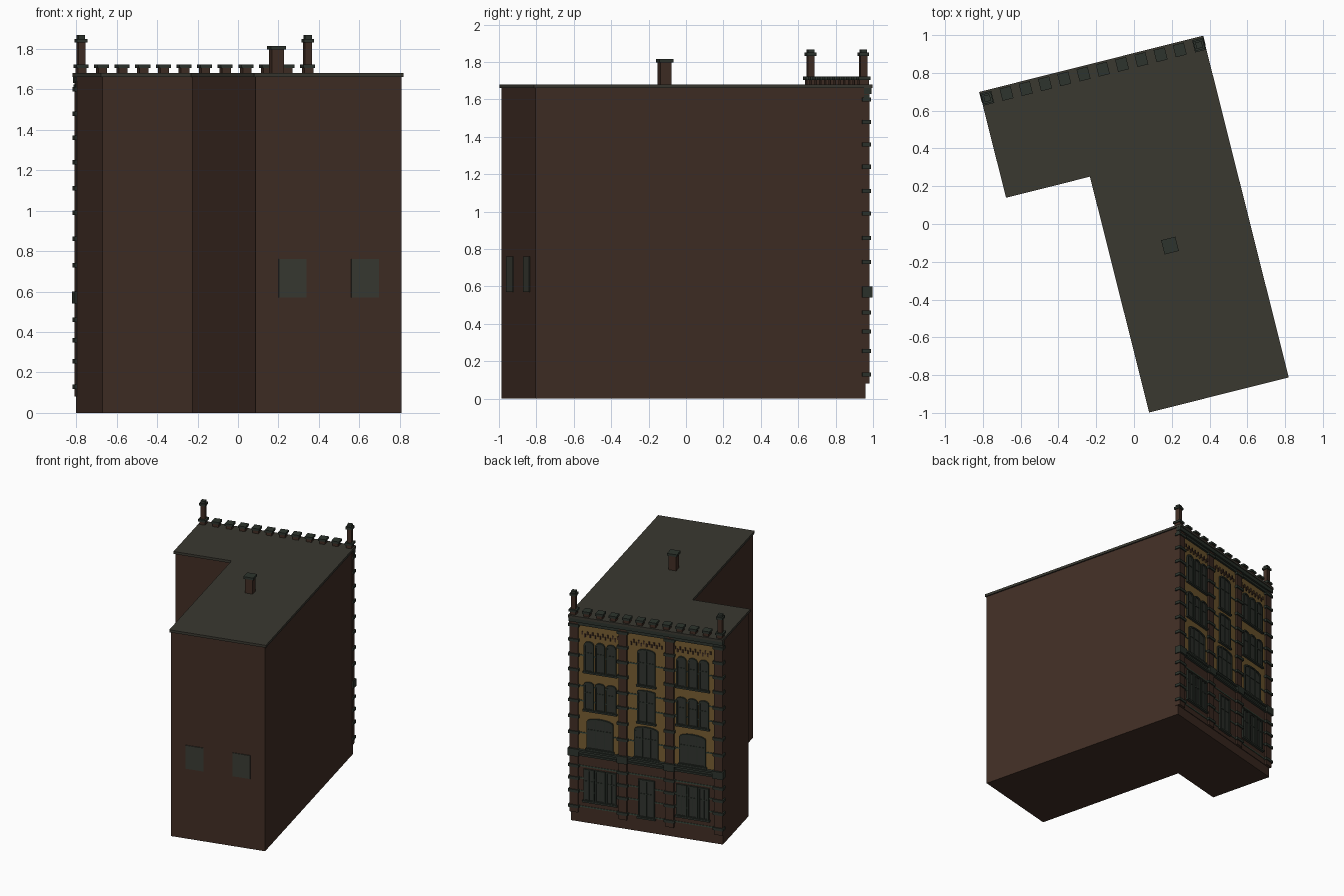
import bpy, bmesh, math
from mathutils import Matrix

if "Cube" in bpy.data.objects:
    bpy.data.objects.remove(bpy.data.objects["Cube"])

# Plan frame: u runs along the street facade, v points out of it
FRAME = Matrix.Translation((-0.80, 0.668, 0)) @ Matrix.Rotation(math.radians(14.1), 4, 'Z')
L, D = 1.2, 1.82
MID = L / 2


def material(name, rgb):
    m = bpy.data.materials.new(name)
    m.diffuse_color = (*rgb, 1)
    m.use_nodes = True
    m.node_tree.nodes["Principled BSDF"].inputs["Base Color"].default_value = m.diffuse_color
    return m


BRICK = material("brown brick", (0.052, 0.027, 0.018))
ROOF = material("grey roof", (0.042, 0.040, 0.030))
YELLOW = material("yellow brick", (0.185, 0.110, 0.032))
TRIM = material("dark green trim", (0.026, 0.034, 0.026))
STRING = material("green string course", (0.040, 0.065, 0.045))
GLASS = material("window glass", (0.030, 0.034, 0.028))
PANEL = material("blind window grey", (0.042, 0.044, 0.034))


class Part:
    """Collects simple solids into one named object."""

    def __init__(self, name, mat):
        self.name, self.mat, self.bm = name, mat, bmesh.new()

    def solid(self, ring_a, ring_b):
        a = [self.bm.verts.new(p) for p in ring_a]
        b = [self.bm.verts.new(p) for p in ring_b]
        n = len(a)
        self.bm.faces.new(a)
        self.bm.faces.new(b[::-1])
        for i in range(n):
            self.bm.faces.new((a[i], b[i], b[(i + 1) % n], a[(i + 1) % n]))

    def box(self, u0, u1, v0, v1, z0, z1):
        q = [(u0, v0), (u1, v0), (u1, v1), (u0, v1)]
        self.slab(q, z0, z1)

    def block(self, u, v, w, d, z0, z1):
        self.box(u - w / 2, u + w / 2, v - d / 2, v + d / 2, z0, z1)

    def slab(self, plan, z0, z1):
        self.solid([(u, v, z0) for u, v in plan], [(u, v, z1) for u, v in plan])

    def plate(self, outline, v0, v1):
        self.solid([(u, v0, z) for u, z in outline], [(u, v1, z) for u, z in outline])

    def ring(self, outer, inner, v0, v1):
        n = len(outer)
        loops = [[self.bm.verts.new((u, v, z)) for u, z in o]
                 for o, v in ((outer, v0), (outer, v1), (inner, v1), (inner, v0))]
        for k in range(4):
            p, q = loops[k], loops[(k + 1) % 4]
            for i in range(n):
                j = (i + 1) % n
                self.bm.faces.new((p[i], p[j], q[j], q[i]))

    def finish(self):
        bmesh.ops.recalc_face_normals(self.bm, faces=self.bm.faces)
        self.bm.transform(FRAME)
        me = bpy.data.meshes.new(self.name)
        self.bm.to_mesh(me)
        self.bm.free()
        me.materials.append(self.mat)
        bpy.context.collection.objects.link(bpy.data.objects.new(self.name, me))


def l_plan(o, front):
    return [(-o, front), (L + o, front), (L + o, -D - o), (0.458 - o, -D - o),
            (0.458 - o, -0.533 - o), (-o, -0.533 - o)]


def arch(u, w, z0, z1, rise):
    """Window outline with a curved head of the given rise."""
    pts = [(u - w / 2, z0), (u + w / 2, z0)]
    for i in range(9):
        a = math.pi * i / 8
        pts.append((u + w / 2 * math.cos(a), z1 - rise + (rise + 1e-4) * math.sin(a)))
    return pts


# L-shaped body, roof slab and rooftop chimney
p = Part("walls", BRICK)
p.slab(l_plan(0, 0), 0, 1.66)
p.finish()
p = Part("roof", ROOF)
p.slab(l_plan(0.01, 0.035), 1.66, 1.68)
p.finish()
CU, CV = 0.77, -1.0
p = Part("chimney", BRICK)
p.block(CU, CV, 0.062, 0.062, 1.675, 1.80)
p.finish()
p = Part("chimney_cap", TRIM)
p.block(CU, CV, 0.078, 0.078, 1.797, 1.815)
p.finish()

# Blind windows on the rear end wall
p = Part("rear_blind_windows", PANEL)
for u in (0.645, 1.015):
    p.box(u - 0.07, u + 0.07, -D - 0.006, -D + 0.01, 0.57, 0.76)
p.finish()

# Facade field: yellow brick above, brown brick below
p = Part("upper_facade", YELLOW)
p.box(0.01, L - 0.01, -0.01, 0.005, 0.59, 1.61)
p.finish()
p = Part("ground_floor_facade", BRICK)
p.box(0.01, L - 0.01, -0.01, 0.005, 0.08, 0.55)
p.finish()

# Pilasters with bands
PILASTERS = [MID + s * c for c in (0.185, 0.57) for s in (-1, 1)]
BANDS = (0.13, 0.255, 0.36, 0.46, 0.73, 0.86, 0.99, 1.11, 1.24, 1.36, 1.48, 1.60)
p = Part("pilasters", BRICK)
b = Part("pilaster_bands", TRIM)
for u in PILASTERS:
    p.box(u - 0.033, u + 0.033, -0.02, 0.02, 0.08, 1.64)
    for z in BANDS:
        b.box(u - 0.042, u + 0.042, -0.02, 0.028, z - 0.011, z + 0.011)
    b.box(u - 0.042, u + 0.042, -0.02, 0.034, 0.54, 0.60)
p.finish()
b.finish()

# Floor belt, eaves cornice and thin string courses
p = Part("cornices", TRIM)
for z0, z1, v in ((0.545, 0.56, 0.024), (0.56, 0.58, 0.016), (0.58, 0.595, 0.030),
                  (1.605, 1.625, 0.020), (1.63, 1.662, 0.030)):
    p.box(-0.008, L + 0.008, -0.01, v, z0, z1)
p.finish()
p = Part("string_courses", STRING)
for z in (0.13, 0.255, 0.36, 0.46, 0.73, 0.99, 1.11, 1.36):
    p.box(0.03, L - 0.03, 0, 0.009, z - 0.005, z + 0.005)
p.finish()

# Corbel teeth under the cornice, in two staggered rows
p = Part("corbel_teeth", BRICK)
for c, half in ((-0.365, 0.14), (0, 0.12), (0.365, 0.14)):
    n = int(half / 0.02)
    for i in range(-n, n + 1):
        z = 1.53 if i % 2 else 1.51
        p.block(MID + c + i * 0.02, 0.007, 0.010, 0.012, z, z + 0.026)
p.finish()

# Windows: (offset, width, sill z, head z, arch rise, panes, transom)
WINDOWS = [(0, 0.13, 0.12, 0.43, 0.0, 2, True), (0, 0.19, 0.60, 0.86, 0.03, 3, True),
           (0, 0.14, 0.89, 1.155, 0.012, 2, True), (0, 0.14, 1.19, 1.49, 0.025, 2, True)]
for s in (-1, 1):
    c = 0.365 * s
    WINDOWS.append((c, 0.21, 0.605, 0.86, 0.03, 3, True))
    for k in (-1, 0, 1):
        uc = c + k * 0.088
        WINDOWS += [(uc, 0.082, 0.18, 0.44, 0.0, 2, True),
                    (uc, 0.078, 0.92, 1.15, 0.022, 1, True),
                    (uc, 0.078, 1.23, 1.48, 0.032, 1, True)]
g = Part("window_panes", GLASS)
f = Part("window_frames", TRIM)
for c, w, z0, z1, rise, panes, transom in WINDOWS:
    u, t = MID + c, 0.011
    g.plate(arch(u, w - t, z0 + t / 2, z1 - t / 2, rise), 0, 0.010)
    f.ring(arch(u, w, z0, z1, rise), arch(u, w - 2 * t, z0 + t, z1 - t, rise), 0, 0.018)
    f.box(u - w / 2 - 0.008, u + w / 2 + 0.008, 0, 0.024, z0 - 0.008, z0 + 0.006)
    for i in range(1, panes):
        x = u - w / 2 + w * i / panes
        f.box(x - 0.004, x + 0.004, 0, 0.015, z0, z1 - t)
    if transom:
        z = z0 + (z1 - z0) * 0.62
        f.box(u - w / 2 + t, u + w / 2 - t, 0, 0.014, z - 0.004, z + 0.004)
f.finish()
g.finish()

# Parapet merlons between two corner pinnacles
m = Part("merlons", BRICK)
mc = Part("merlon_caps", TRIM)
for i in range(12):
    u = 0.022 + i * (L - 0.044) / 11
    m.block(u, -0.008, 0.044, 0.052, 1.67, 1.71)
    mc.block(u, -0.008, 0.060, 0.066, 1.705, 1.723)
m.finish()
mc.finish()
p = Part("pinnacles", BRICK)
c = Part("pinnacle_caps", TRIM)
for u in (0.022, L - 0.022):
    p.block(u, -0.008, 0.036, 0.036, 1.70, 1.84)
    c.block(u, -0.008, 0.052, 0.052, 1.832, 1.850)
    c.block(u, -0.008, 0.034, 0.034, 1.848, 1.868)
p.finish()
c.finish()
